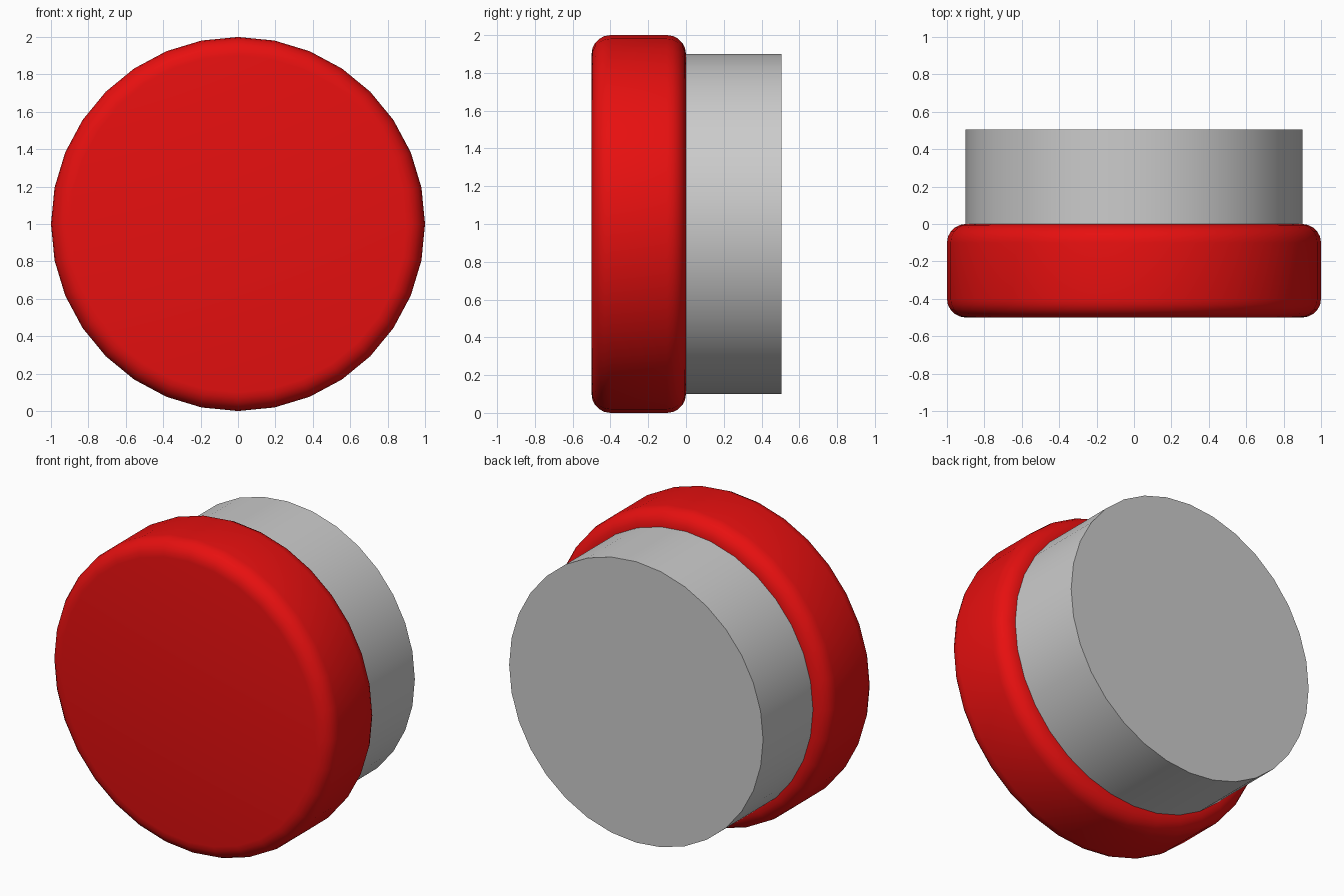
import bpy, bmesh, math
from mathutils import Matrix

if "Cube" in bpy.data.objects:
    bpy.data.objects.remove(bpy.data.objects["Cube"])

SIDES = 32


def disc(name, radius, y0, y1, bevel=0.0, color=None):
    """Cylinder lying along y, centred at z = 1, with optional rounded rims."""
    bm = bmesh.new()
    bmesh.ops.create_cone(bm, cap_ends=True, segments=SIDES,
                          radius1=radius, radius2=radius, depth=y1 - y0)
    if bevel:
        caps = [f for f in bm.faces if len(f.verts) == SIDES]
        rims = {e for f in caps for e in f.edges}
        bmesh.ops.bevel(bm, geom=list(rims), offset=bevel, segments=5,
                        profile=0.5, affect='EDGES')
    bm.transform(Matrix.Rotation(math.radians(90), 4, 'X'))
    bmesh.ops.recalc_face_normals(bm, faces=bm.faces)
    mesh = bpy.data.meshes.new(name)
    bm.to_mesh(mesh)
    bm.free()
    obj = bpy.data.objects.new(name, mesh)
    obj.location = (0, (y0 + y1) / 2, 1)
    bpy.context.collection.objects.link(obj)
    if color:
        mat = bpy.data.materials.new(name + "_paint")
        mat.diffuse_color = color
        mat.use_nodes = True
        mat.node_tree.nodes["Principled BSDF"].inputs["Base Color"].default_value = mat.diffuse_color
        mesh.materials.append(mat)
    bpy.ops.object.select_all(action='DESELECT')
    obj.select_set(True)
    bpy.context.view_layer.objects.active = obj
    bpy.ops.object.shade_smooth_by_angle(angle=math.radians(30))
    return obj


# Rounded red push cap at the front
disc("button_cap", 1.0, -0.5, 0.0, bevel=0.1, color=(0.8, 0.005, 0.005, 1))

# Plain grey base behind, set slightly into the cap
disc("button_base", 0.9, -0.02, 0.505)
